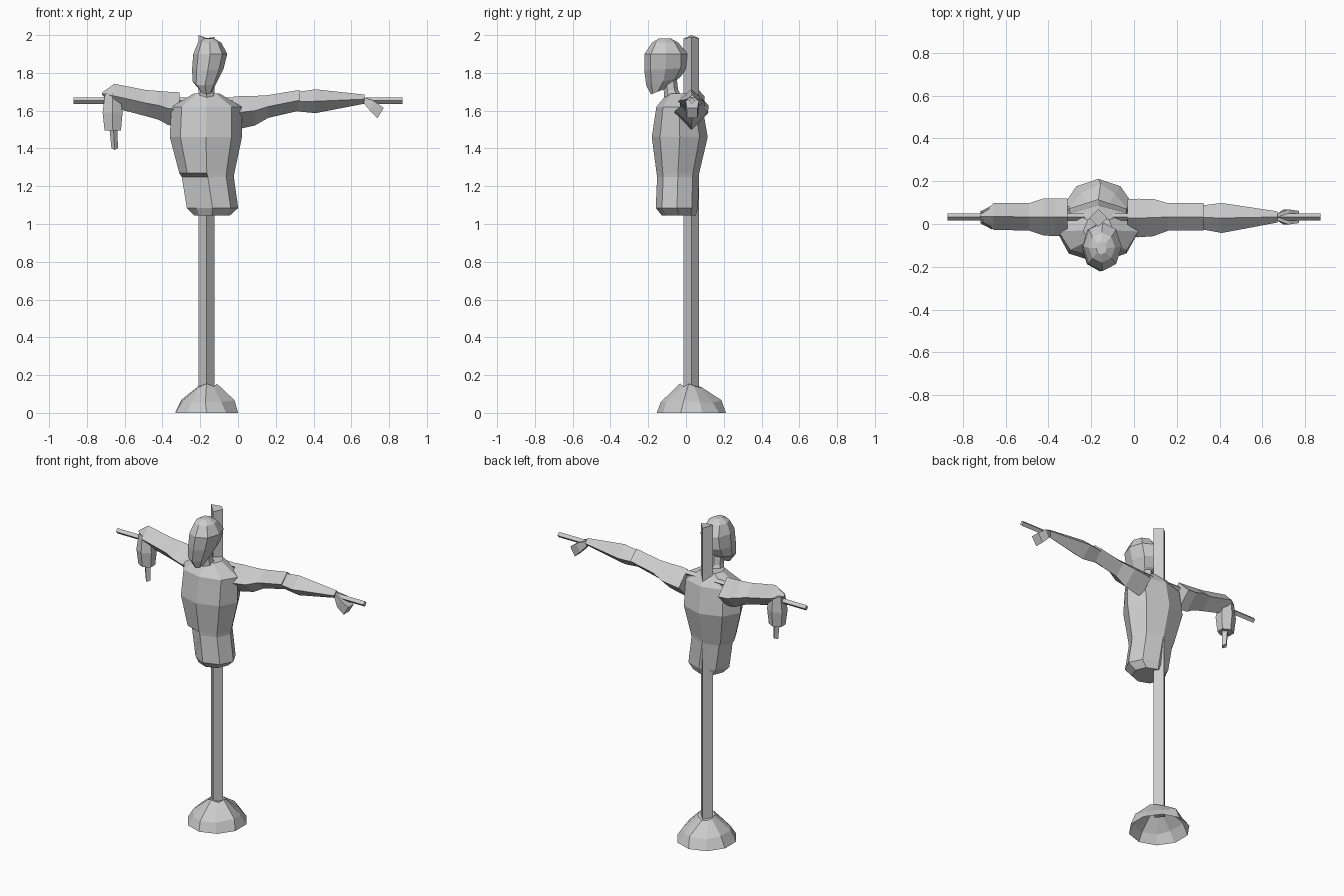
import bpy, bmesh, math, random
from mathutils import Vector

random.seed(4)
CX, CY = -0.166, 0.028      # centre line of the post


def loft(name, rings, sides, axis='z', cap=(True, True), turn=0.0):
    """Skin flat-sided rings. z: (z, cx, cy, rx, ry, tilt); x: (x, cy, cz, ry, rz, tilt)."""
    bm = bmesh.new()
    loops = []
    for ring in rings:
        p, a, b, ra, rb = ring[:5]
        tilt = ring[5] if len(ring) > 5 else 0.0
        loop = []
        for i in range(sides):
            t = -math.pi / 2 + turn + 2 * math.pi * i / sides
            da, db = ra * math.cos(t), rb * math.sin(t)
            q = p + tilt * db
            co = (a + da, b + db, q) if axis == 'z' else (q, a + da, b + db)
            loop.append(bm.verts.new(co))
        loops.append(loop)
    for lo, hi in zip(loops, loops[1:]):
        for i in range(sides):
            j = (i + 1) % sides
            bm.faces.new((lo[i], lo[j], hi[j], hi[i]))
    if cap[0]:
        bm.faces.new(loops[0][::-1])
    if cap[1]:
        bm.faces.new(loops[-1])
    bmesh.ops.recalc_face_normals(bm, faces=bm.faces)
    mesh = bpy.data.meshes.new(name)
    bm.to_mesh(mesh)
    bm.free()
    obj = bpy.data.objects.new(name, mesh)
    bpy.context.collection.objects.link(obj)
    return obj


# Diamond-section post with a roughly broken top
post = loft("post", [(0.1, CX, CY, 0.042, 0.042), (1.99, CX, CY, 0.042, 0.042)], 4)
for v, dz in zip(post.data.vertices[4:], (-0.01, 0.0, -0.006, 0.01)):
    v.co.z += dz

# Crossbar
loft("crossbar", [(-0.87, 0.032, 1.653, 0.016, 0.017),
                  (0.87, 0.032, 1.653, 0.016, 0.017)], 4, 'x')

# Earth mound, open underneath
mound = loft("mound", [(0.0, CX, CY, 0.175, 0.183), (0.06, CX, CY, 0.145, 0.152),
                       (0.145, CX, CY, 0.048, 0.05)], 10, cap=(False, True))
for v in mound.data.vertices[10:]:
    v.co += Vector([random.uniform(-0.012, 0.012) for _ in range(3)])

# Stuffed torso
torso = loft("torso", [
    (1.045, -0.138, -0.038, 0.095, 0.09),
    (1.085, -0.135, -0.048, 0.136, 0.112),
    (1.25, -0.160, -0.043, 0.138, 0.110),
    (1.27, -0.165, -0.043, 0.146, 0.113),
    (1.46, -0.170, -0.033, 0.191, 0.148),
    (1.62, -0.166, -0.035, 0.187, 0.122),
    (1.69, -0.166, -0.030, 0.070, 0.070)], 8)
# Tuck in the loose hem at the front left
for ring, d in ((1, 0.015), (2, 0.045)):
    torso.data.vertices[ring * 8 + 7].co += Vector((d * 0.7, d, 0))

# Neck
loft("neck", [(1.64, CX, -0.06, 0.055, 0.055), (1.71, CX, -0.08, 0.035, 0.038),
              (1.80, CX, -0.09, 0.035, 0.038)], 6)

# Sack head, leaning sideways and forward
loft("head", [
    (1.70, -0.167, -0.150, 0.028, 0.035, 0.4),
    (1.755, -0.175, -0.120, 0.066, 0.090, 0.25),
    (1.82, -0.160, -0.108, 0.083, 0.113, 0.05),
    (1.90, -0.147, -0.106, 0.090, 0.114),
    (1.96, -0.150, -0.110, 0.062, 0.070),
    (1.983, -0.152, -0.112, 0.025, 0.030)], 8)

# Outstretched arm: upper sleeve and forearm
loft("upper_sleeve_outstretched", [
    (-0.03, 0.028, 1.585, 0.088, 0.088),
    (0.02, 0.028, 1.592, 0.090, 0.086),
    (0.09, 0.030, 1.600, 0.087, 0.078),
    (0.16, 0.033, 1.622, 0.064, 0.060),
    (0.325, 0.033, 1.655, 0.064, 0.055)], 4, 'x')
loft("forearm_outstretched", [
    (0.318, 0.031, 1.648, 0.056, 0.052),
    (0.41, 0.028, 1.650, 0.070, 0.063),
    (0.67, 0.033, 1.661, 0.026, 0.024)], 4, 'x')

# Drooping hand
loft("hand", [
    (0.665, 0.033, 1.655, 0.020, 0.025, -0.1),
    (0.71, 0.033, 1.626, 0.050, 0.036, 0.45),
    (0.755, 0.033, 1.587, 0.040, 0.038, 0.6)], 4, 'x', turn=math.pi / 4)

# Bent arm: upper sleeve to the elbow
loft("upper_sleeve_bent", [
    (-0.31, 0.032, 1.607, 0.088, 0.09),
    (-0.37, 0.032, 1.612, 0.088, 0.088),
    (-0.42, 0.033, 1.628, 0.087, 0.076),
    (-0.49, 0.033, 1.641, 0.064, 0.069),
    (-0.655, 0.035, 1.678, 0.062, 0.064),
    (-0.72, 0.035, 1.690, 0.006, 0.006)], 4, 'x')

# Dangling sleeve with a stick poking out
loft("dangling_sleeve", [
    (1.69, -0.665, 0.033, 0.045, 0.045),
    (1.59, -0.664, 0.031, 0.061, 0.056),
    (1.495, -0.663, 0.031, 0.050, 0.045)], 6)
loft("forearm_stick", [
    (1.52, -0.660, 0.031, 0.022, 0.022),
    (1.40, -0.653, 0.031, 0.017, 0.018, 0.4)], 4)
